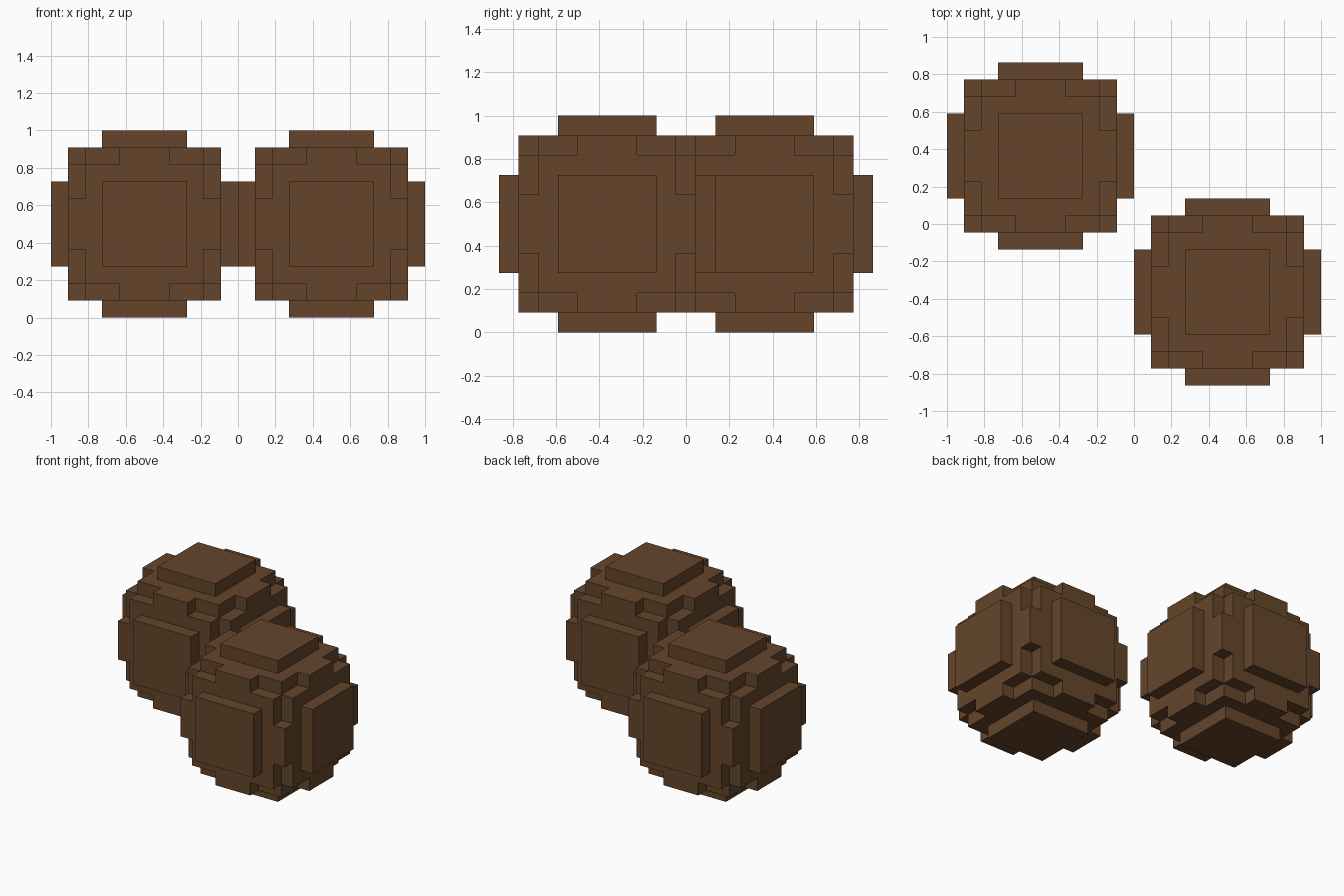
import bpy, bmesh, math
from itertools import product
from mathutils import Vector

cube = bpy.data.objects.get("Cube")
if cube:
    bpy.data.objects.remove(cube, do_unlink=True)

UNIT = 1 / 11  # size of one block; each ball is eleven blocks across

brown = bpy.data.materials.new("dark brown")
brown.use_nodes = True
color = (0.130, 0.060, 0.024, 1)
brown.diffuse_color = color
brown.node_tree.nodes["Principled BSDF"].inputs["Base Color"].default_value = color


def filled(cell):
    """True where a block belongs to the rounded blocky ball."""
    low, mid, high = sorted(abs(c) for c in cell)
    if high == 5:
        return mid <= 2              # raised square plate on each side
    if high == 4 and mid == 4:
        return low <= 1              # short bar along each edge
    return high <= 4                 # main body


def blocky_ball(name, location):
    bm = bmesh.new()
    span = range(-5, 6)
    for cell in product(span, repeat=3):
        if not filled(cell):
            continue
        # Keep only the block sides that face open air
        for axis, sign in product(range(3), (-1, 1)):
            normal = Vector((0, 0, 0))
            normal[axis] = sign
            if filled(tuple(int(c) for c in Vector(cell) + normal)):
                continue
            u, v = Vector((0, 0, 0)), Vector((0, 0, 0))
            u[(axis + 1) % 3] = 0.5
            v[(axis + 2) % 3] = 0.5 * sign
            mid = Vector(cell) + normal / 2
            corners = (mid - u - v, mid + u - v, mid + u + v, mid - u + v)
            bm.faces.new([bm.verts.new(c * UNIT) for c in corners])
    # Weld the sides and merge the flat areas
    bmesh.ops.remove_doubles(bm, verts=bm.verts, dist=UNIT / 100)
    bmesh.ops.dissolve_limit(bm, angle_limit=math.radians(1),
                             verts=bm.verts, edges=bm.edges)
    mesh = bpy.data.meshes.new(name)
    bm.to_mesh(mesh)
    bm.free()
    mesh.materials.append(brown)
    ball = bpy.data.objects.new(name, mesh)
    ball.location = location
    bpy.context.collection.objects.link(ball)


# Two balls set diagonally, standing on the ground
blocky_ball("front_left_ball", (0.5, -4 * UNIT, 0.5))
blocky_ball("back_right_ball", (-0.5, 4 * UNIT, 0.5))
